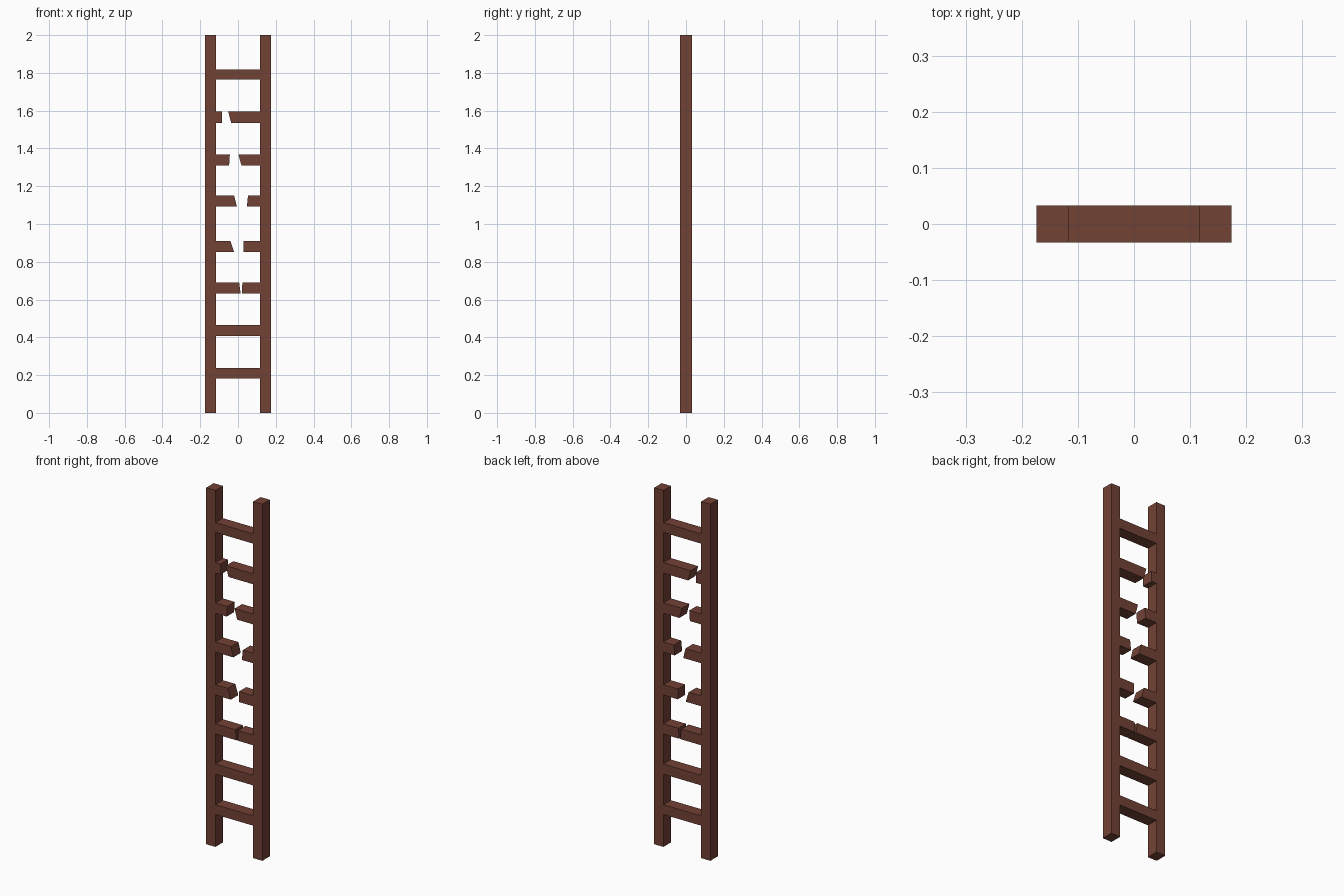
import bpy, bmesh

if "Cube" in bpy.data.objects:
    bpy.data.objects.remove(bpy.data.objects["Cube"])

wood = bpy.data.materials.new("brown_wood")
wood.diffuse_color = (0.168, 0.054, 0.036, 1)
wood.use_nodes = True
wood.node_tree.nodes["Principled BSDF"].inputs["Base Color"].default_value = wood.diffuse_color
D = 0.033             # half depth of all the timber
OUT, INN = 0.174, 0.117  # outer and inner faces of the rails


def plank(name, profile):
    """Extrude an x/z outline through the full ladder depth."""
    bm = bmesh.new()
    face = bm.faces.new([bm.verts.new((x, -D, z)) for x, z in profile])
    ext = bmesh.ops.extrude_face_region(bm, geom=[face])
    verts = [g for g in ext["geom"] if isinstance(g, bmesh.types.BMVert)]
    bmesh.ops.translate(bm, verts=verts, vec=(0, 2 * D, 0))
    bmesh.ops.recalc_face_normals(bm, faces=bm.faces[:])
    me = bpy.data.meshes.new(name)
    bm.to_mesh(me)
    bm.free()
    me.materials.append(wood)
    ob = bpy.data.objects.new(name, me)
    bpy.context.collection.objects.link(ob)


# Side rails
for side, s in (("left", -1), ("right", 1)):
    plank(side + "_rail", [(s * INN, 0), (s * OUT, 0), (s * OUT, 2), (s * INN, 2)])

# Rungs: bottom z, top z, then for broken ones the cut x values
# (left piece top, left bottom, right top, right bottom)
rungs = [
    (0.182, 0.237, None),
    (0.408, 0.465, None),
    (0.633, 0.691, (0.006, 0.014, 0.023, 0.021)),
    (0.852, 0.910, (-0.040, -0.021, 0.028, 0.028)),
    (1.093, 1.150, (-0.020, -0.006, 0.053, 0.047)),
    (1.311, 1.369, (-0.043, -0.047, 0.002, 0.018)),
    (1.536, 1.595, (-0.086, -0.086, -0.052, -0.036)),
    (1.764, 1.819, None),
]
for i, (b, t, cut) in enumerate(rungs, 1):
    if cut is None:
        plank(f"rung_{i}", [(-INN, b), (INN, b), (INN, t), (-INN, t)])
    else:
        lt, lb, rt, rb = cut
        plank(f"broken_rung_{i}_left", [(-INN, b), (lb, b), (lt, t), (-INN, t)])
        plank(f"broken_rung_{i}_right", [(rb, b), (INN, b), (INN, t), (rt, t)])
